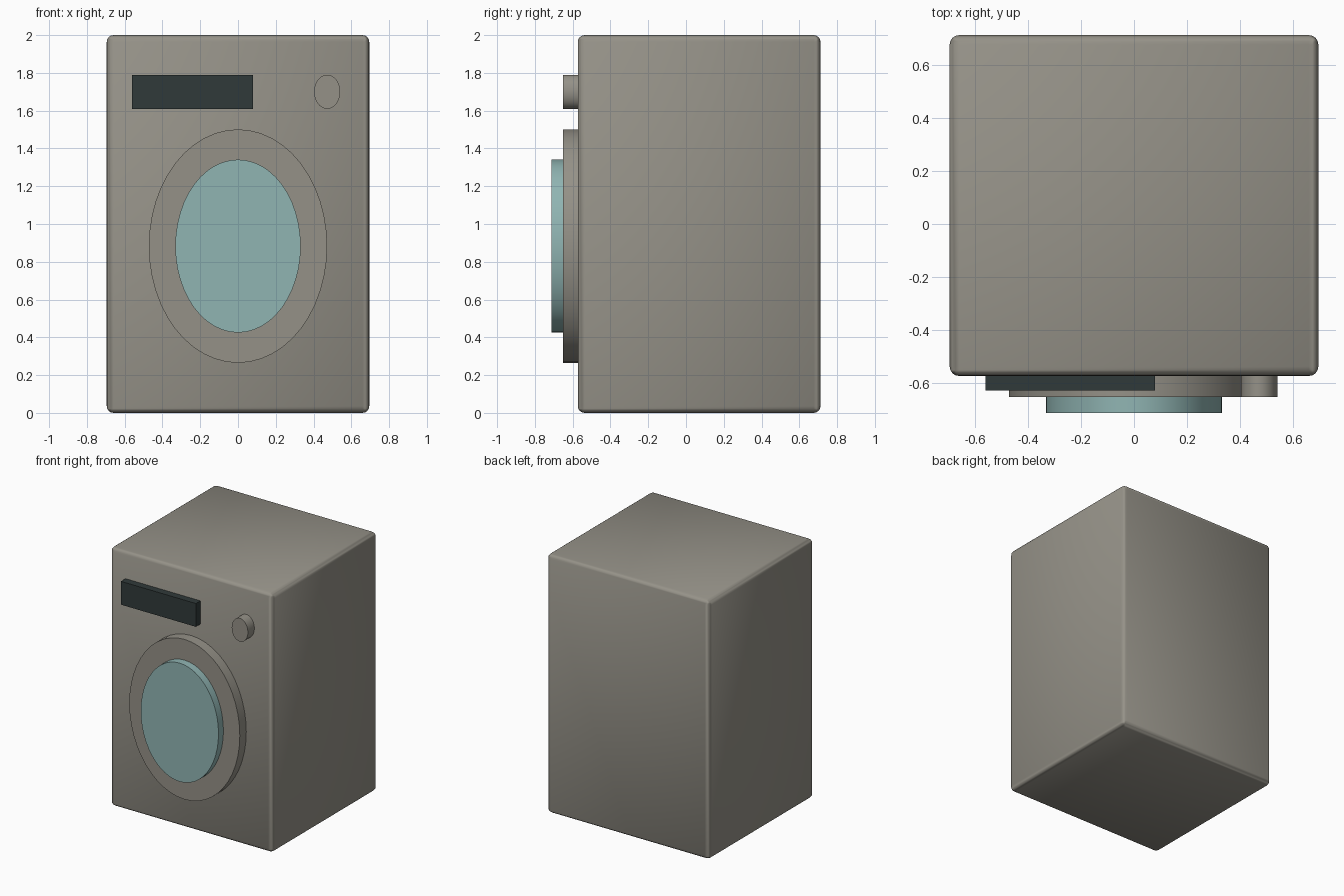
import bpy
import math

old = bpy.data.objects.get("Cube")
if old:
    bpy.data.objects.remove(old, do_unlink=True)


def material(name, rgb):
    m = bpy.data.materials.new(name)
    m.use_nodes = True
    m.diffuse_color = (*rgb, 1)
    m.node_tree.nodes["Principled BSDF"].inputs["Base Color"].default_value = (*rgb, 1)
    return m


ENAMEL = material("warm grey enamel", (0.30, 0.285, 0.245))
GLASS = material("pale teal glass", (0.28, 0.46, 0.45))
PANEL = material("dark slate", (0.03, 0.042, 0.042))


def finish(obj, name, mat):
    obj.name = name
    obj.data.materials.append(mat)
    bpy.ops.object.transform_apply(location=False, rotation=True, scale=True)
    return obj


def box(name, low, high, mat):
    centre = [(a + b) / 2 for a, b in zip(low, high)]
    bpy.ops.mesh.primitive_cube_add(size=1, location=centre)
    obj = bpy.context.object
    obj.scale = [b - a for a, b in zip(low, high)]
    return finish(obj, name, mat)


def disc(name, x, z, rx, rz, front, back, mat):
    """Elliptical drum whose axis runs along y."""
    bpy.ops.mesh.primitive_cylinder_add(
        vertices=48, radius=1, depth=1,
        location=(x, (front + back) / 2, z), rotation=(math.pi / 2, 0, 0))
    obj = bpy.context.object
    obj.scale = (rx, rz, back - front)
    finish(obj, name, mat)
    bpy.ops.object.shade_smooth_by_angle(angle=math.radians(30))
    return obj


# Cabinet with softly rounded edges
cabinet = box("cabinet", (-0.695, -0.573, 0), (0.695, 0.712, 2), ENAMEL)
bevel = cabinet.modifiers.new("rounded edges", "BEVEL")
bevel.width = 0.036
bevel.segments = 4
bevel.harden_normals = True
bpy.ops.object.modifier_apply(modifier=bevel.name)
bpy.ops.object.shade_smooth_by_angle(angle=math.radians(30))

# Door ring, window and controls
disc("door_ring", 0, 0.883, 0.472, 0.618, -0.652, -0.56, ENAMEL)
disc("door_window", 0, 0.883, 0.332, 0.458, -0.712, -0.64, GLASS)
disc("control_knob", 0.472, 1.70, 0.069, 0.09, -0.652, -0.56, ENAMEL)
box("display_panel", (-0.56, -0.628, 1.61), (0.08, -0.56, 1.79), PANEL)
